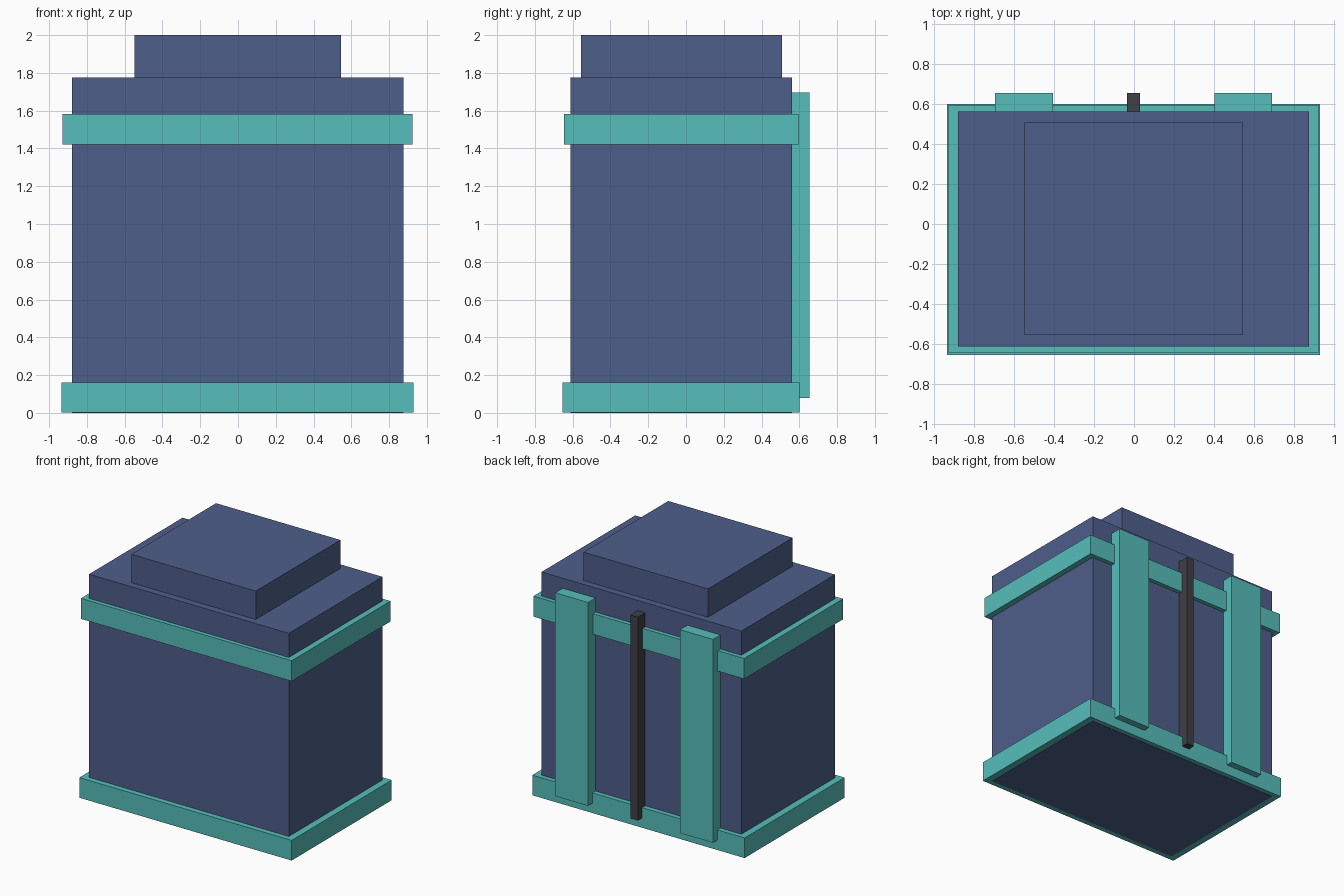
import bpy

cube = bpy.data.objects.get("Cube")
if cube:
    bpy.data.objects.remove(cube, do_unlink=True)


def material(name, rgb):
    mat = bpy.data.materials.new(name)
    mat.use_nodes = True
    colour = (*rgb, 1.0)
    mat.diffuse_color = colour
    mat.node_tree.nodes["Principled BSDF"].inputs["Base Color"].default_value = colour
    return mat


def box(name, x, y, z, mat):
    """Flat-sided box spanning the given (low, high) ranges."""
    spans = (x, y, z)
    bpy.ops.mesh.primitive_cube_add(size=1, location=[(a + b) / 2 for a, b in spans])
    obj = bpy.context.object
    obj.name = name
    obj.scale = [b - a for a, b in spans]
    bpy.ops.object.transform_apply(location=False, rotation=False, scale=True)
    obj.data.materials.append(mat)
    return obj


blue = material("slate blue", (0.076, 0.114, 0.254))
teal = material("teal", (0.093, 0.515, 0.497))
dark = material("dark grey", (0.051, 0.051, 0.061))

# Main case and raised lid
box("body", (-0.88, 0.875), (-0.612, 0.562), (0, 1.775), blue)
box("lid", (-0.548, 0.545), (-0.555, 0.507), (1.775, 2), blue)

# Trim bands around the case
box("base_band", (-0.935, 0.93), (-0.655, 0.60), (0.002, 0.162), teal)
box("upper_band", (-0.928, 0.923), (-0.645, 0.595), (1.42, 1.583), teal)

# Two back straps and the rod between them
back, height = (0.55, 0.655), (0.08, 1.695)
for side, inner, outer in (("left", 0.402, 0.69), ("right", -0.405, -0.695)):
    box(side + "_strap", sorted((inner, outer)), back, height, teal)
box("centre_rod", (-0.035, 0.03), back, height, dark)
